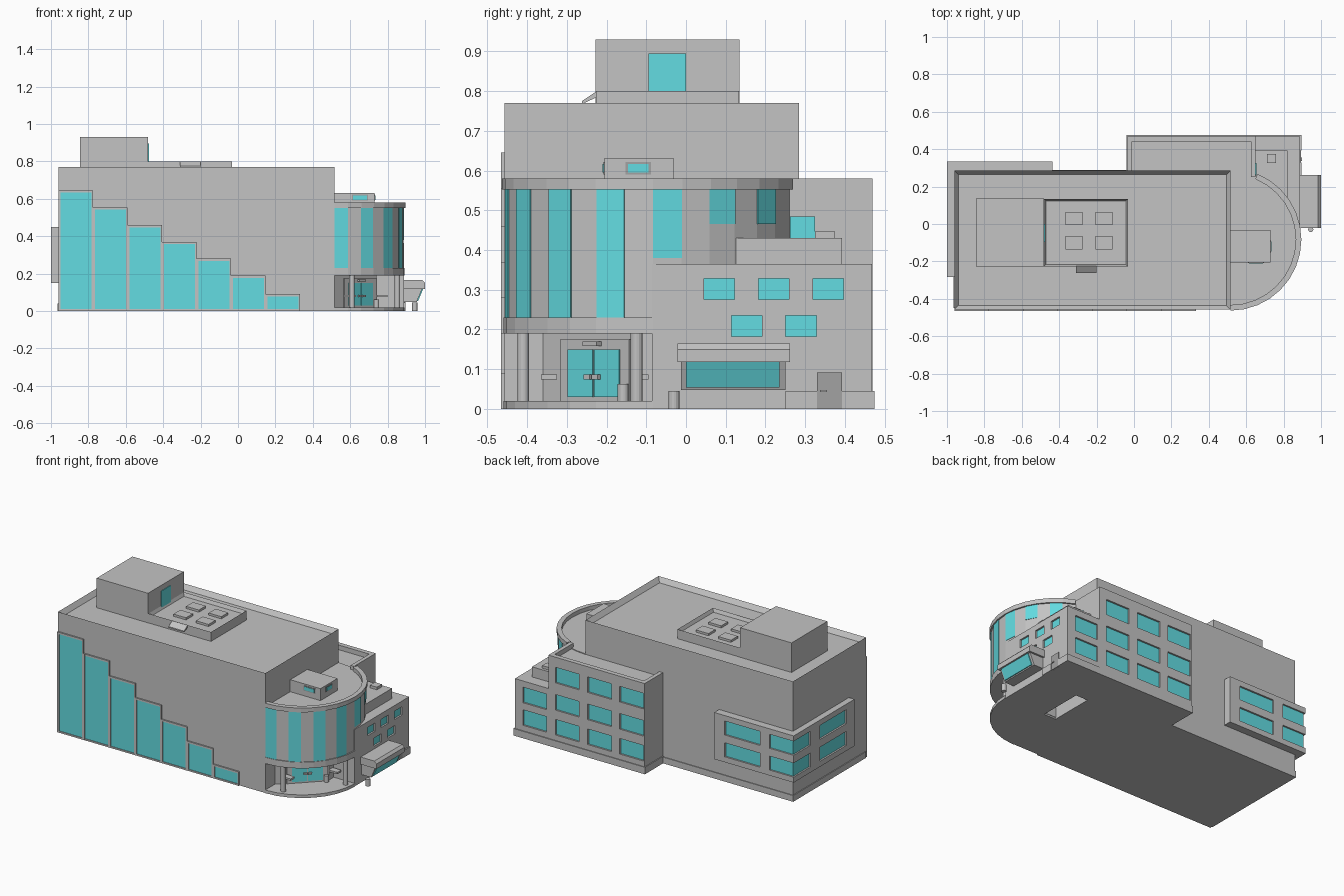
import bpy, bmesh, math
from mathutils import Vector, Matrix

if "Cube" in bpy.data.objects:
    bpy.data.objects.remove(bpy.data.objects["Cube"])

def material(name, col):
    m = bpy.data.materials.new(name)
    m.diffuse_color = (*col, 1)
    m.use_nodes = True
    m.node_tree.nodes["Principled BSDF"].inputs["Base Color"].default_value = m.diffuse_color
    return m

GREY = material("concrete_grey", (0.55, 0.55, 0.55))
GLASS = material("cyan_glass", (0.125, 0.72, 0.76))
DARK = material("dark_door_grey", (0.36, 0.36, 0.36))

def finish(name, bm, mat):
    bmesh.ops.recalc_face_normals(bm, faces=bm.faces)
    me = bpy.data.meshes.new(name)
    bm.to_mesh(me)
    bm.free()
    me.materials.append(mat)
    ob = bpy.data.objects.new(name, me)
    bpy.context.collection.objects.link(ob)
    return ob

def add_box(bm, x0, x1, y0, y1, z0, z1):
    mat = Matrix.Translation(((x0 + x1) / 2, (y0 + y1) / 2, (z0 + z1) / 2)) @ \
        Matrix.Diagonal((x1 - x0, y1 - y0, z1 - z0, 1))
    return bmesh.ops.create_cube(bm, size=1, matrix=mat)

def box(name, x0, x1, y0, y1, z0, z1, mat=GREY):
    bm = bmesh.new()
    add_box(bm, x0, x1, y0, y1, z0, z1)
    return finish(name, bm, mat)

def tray(name, x0, x1, y0, y1, z0, z1, rim, depth):
    """Box whose roof is sunk behind a parapet."""
    bm = bmesh.new()
    add_box(bm, x0, x1, y0, y1, z0, z1)
    bm.normal_update()
    top = max(bm.faces, key=lambda f: f.calc_center_median().z)
    bmesh.ops.inset_region(bm, faces=[top], thickness=rim)
    bmesh.ops.translate(bm, verts=top.verts, vec=(0, 0, -depth))
    return finish(name, bm, GREY)

def prism(name, pts, axis, a, b, mat=GREY):
    """Extrude a 2D profile along an axis from a to b."""
    put = {"x": lambda p, t: (t, p[0], p[1]),
           "y": lambda p, t: (p[0], t, p[1]),
           "z": lambda p, t: (p[0], p[1], t)}[axis]
    bm = bmesh.new()
    f = bm.faces.new([bm.verts.new(put(p, a)) for p in pts])
    r = bmesh.ops.extrude_face_region(bm, geom=[f])
    vs = [v for v in r["geom"] if isinstance(v, bmesh.types.BMVert)]
    bmesh.ops.translate(bm, verts=vs, vec=Vector(put((0, 0), b - a)))
    return finish(name, bm, mat)

def cyl(name, x, y, r, z0, z1, mat=GREY):
    pts = [(x + r * math.cos(i * math.pi / 8), y + r * math.sin(i * math.pi / 8)) for i in range(16)]
    return prism(name, pts, "z", z0, z1, mat)

def cut(target, boxes):
    """Cut window recesses out of a wall."""
    bm = bmesh.new()
    for b in boxes:
        add_box(bm, *b)
    c = finish(target.name + "_cutter", bm, GREY)
    c.hide_render = True
    c.hide_viewport = True
    c.display_type = "WIRE"
    m = target.modifiers.new("window_recesses", "BOOLEAN")
    m.operation, m.object, m.solver = "DIFFERENCE", c, "EXACT"

R = 0.015   # window recess depth

# Main hall with sunken roof and plinth
box("hall_plinth", -0.965, 0.4, -0.45, 0.29, 0, 0.04)
tray("main_hall", -0.96, 0.515, -0.457, 0.285, 0, 0.77, 0.03, 0.03)

# Stair-stepped glazing on the front, each pane in a thin frame
for i, h in enumerate((0.645, 0.555, 0.46, 0.37, 0.28, 0.19, 0.09)):
    x0 = -0.96 + i * 0.1845
    x1 = x0 + 0.1845
    box("front_pane", x0 + 0.012, x1 - 0.008, -0.461, -0.456, 0.01, h - 0.012, GLASS)
    box("front_frame_left", x0, x0 + 0.012, -0.466, -0.456, 0, h)
    box("front_frame_right", x1 - 0.008, x1, -0.466, -0.456, 0, h)
    box("front_frame_top", x0, x1, -0.4655, -0.456, h - 0.012, h)
    box("front_frame_sill", x0, x1, -0.4655, -0.456, 0, 0.01)

# Rooftop penthouse and terrace
box("penthouse", -0.845, -0.48, -0.228, 0.135, 0.735, 0.93)
box("penthouse_door", -0.482, -0.476, -0.095, 0.0, 0.785, 0.895, GLASS)
tray("roof_terrace", -0.481, -0.033, -0.227, 0.134, 0.735, 0.80, 0.014, 0.022)
for x in (-0.32, -0.16):
    for y in (-0.1, 0.03):
        box("roof_hatch", x - 0.045, x + 0.045, y - 0.035, y + 0.035, 0.77, 0.792)
prism("roof_chute", [(-0.225, 0.80), (-0.262, 0.775), (-0.262, 0.767), (-0.225, 0.785)],
      "x", -0.31, -0.2)

# Corner bay wrapping the back left, with wrap-around windows
bay = box("corner_bay", -1.0, -0.435, -0.283, 0.335, 0.15, 0.45)
cuts = []
for z0, z1 in ((0.185, 0.275), (0.325, 0.415)):
    cuts += [(-0.76, -0.51, 0.335 - R, 0.36, z0, z1),
             (-1.03, -0.83, 0.165, 0.36, z0, z1),
             (-1.03, -1 + R, -0.2, 0.07, z0, z1)]
    box("bay_back_glass", -0.762, -0.508, 0.318, 0.324, z0 - 0.002, z1 + 0.002, GLASS)
    box("bay_corner_glass", -0.99, -0.825, 0.16, 0.325, z0 - 0.002, z1 + 0.002, GLASS)
    box("bay_left_glass", -0.989, -0.983, -0.202, 0.072, z0 - 0.002, z1 + 0.002, GLASS)
cut(bay, cuts)

# Back wing, tall part with parapets
wing = box("back_wing", -0.035, 0.65, 0.2, 0.47, 0, 0.55)
box("wing_parapet_back", -0.035, 0.65, 0.44, 0.47, 0.55, 0.58)
box("wing_parapet_west", -0.035, -0.01, 0.28, 0.44, 0.55, 0.58)
box("wing_parapet_east", 0.625, 0.65, 0.25, 0.44, 0.55, 0.58)
cuts = []
for z0, z1 in ((0.08, 0.18), (0.24, 0.34), (0.415, 0.515)):
    for x0 in (0.43, 0.2, -0.028):
        cuts.append((x0, x0 + 0.17, 0.47 - R, 0.5, z0, z1))
        box("wing_window", x0 - 0.002, x0 + 0.172, 0.453, 0.459, z0 - 0.002, z1 + 0.002, GLASS)
cut(wing, cuts)

# Low east block with recessed windows on two sides
east = box("east_block", 0.6, 0.888, -0.085, 0.469, 0, 0.365)
cuts = []
for z0, z1 in ((0.08, 0.18), (0.225, 0.325)):
    cuts.append((0.665, 0.83, 0.469 - R, 0.5, z0, z1))
    box("east_back_window", 0.663, 0.832, 0.452, 0.458, z0 - 0.002, z1 + 0.002, GLASS)
for z0, ys in ((0.275, (0.045, 0.182, 0.32)), (0.182, (0.114, 0.251))):
    for y0 in ys:
        cuts.append((0.888 - R, 0.92, y0, y0 + 0.077, z0, z0 + 0.053))
        box("east_window", 0.871, 0.877, y0 - 0.002, y0 + 0.079, z0 - 0.002, z0 + 0.055, GLASS)
cut(east, cuts)
box("east_roof_step", 0.64, 0.82, 0.115, 0.393, 0.36, 0.43)
box("east_roof_vent", 0.71, 0.76, 0.325, 0.375, 0.43, 0.447)
box("terrace_door", 0.648, 0.655, 0.262, 0.325, 0.43, 0.485, GLASS)

# Plinth and service door
box("plinth_back", -0.04, 0.895, 0.465, 0.475, 0, 0.045)
box("plinth_side", -0.04, -0.03, 0.28, 0.475, 0, 0.045)
for y0, y1 in ((0.25, 0.33), (0.393, 0.475)):
    box("plinth_east", 0.88, 0.895, y0, y1, 0, 0.045)
box("service_door", 0.88, 0.893, 0.33, 0.393, 0, 0.092, DARK)
box("service_door_handle", 0.892, 0.899, 0.338, 0.355, 0.042, 0.047)

# Faceted drum, alternating glass and wall bays (32 sides per turn)
CX, CY, STEP = 0.515, -0.083, math.pi / 16
def ring_pt(r, k):
    return (CX + r * math.cos(k * STEP), CY + r * math.sin(k * STEP))
def pie(name, r, k0, k1, z0, z1):
    pts = [(CX - 0.01, CY)] + [ring_pt(r, k) for k in range(k0, k1 + 1)]
    return prism(name, pts, "z", z0, z1)
def arc(name, r0, r1, k0, k1, z0, z1, mat=GREY):
    pts = [ring_pt(r1, k) for k in range(k0, k1 + 1)] + [ring_pt(r0, k) for k in range(k1, k0 - 1, -1)]
    return prism(name, pts, "z", z0, z1, mat)

pie("drum_wall", 0.37, -8, 8, 0.21, 0.555)
arc("drum_parapet", 0.35, 0.38, -8, 6, 0.552, 0.58)
for k in range(-8, 5, 2):
    z0 = 0.23 if k < 0 else 0.38 if k == 0 else 0.465
    arc("drum_glass", 0.366, 0.373, k, k + 1, z0, 0.5525, GLASS)
pie("drum_floor_slab", 0.376, -8, 0, 0.19, 0.23)
pie("entrance_floor", 0.376, -8, 0, 0, 0.02)

# Roof lantern on the drum
box("roof_lantern", 0.51, 0.73, -0.205, -0.032, 0.55, 0.632)
box("lantern_window_frame", 0.725, 0.733, -0.152, -0.088, 0.59, 0.622, DARK)
box("lantern_window", 0.725, 0.735, -0.146, -0.094, 0.595, 0.617, GLASS)
box("lantern_front_frame", 0.61, 0.695, -0.208, -0.2, 0.59, 0.622, DARK)
box("lantern_front_window", 0.616, 0.689, -0.21, -0.2, 0.595, 0.617, GLASS)

# Recessed entrance with diagonal doors and round columns
prism("entrance_wall", [(0.51, -0.365), (0.74, -0.135), (0.74, -0.08), (0.51, -0.08)], "z", 0.01, 0.2)
def door_part(name, u, w, z0, z1, d, mat):
    ob = box(name, u - w / 2, u + w / 2, -d, 0.002, z0, z1, mat)
    ob.matrix_world = Matrix.Translation((0.65, -0.225, 0)) @ Matrix.Rotation(math.pi / 4, 4, "Z")
door_part("door_surround", 0, 0.245, 0.02, 0.175, 0.008, GREY)
for s in (-1, 1):
    door_part("entrance_door", s * 0.047, 0.088, 0.03, 0.15, 0.012, GLASS)
    door_part("door_handle", s * 0.014, 0.022, 0.074, 0.086, 0.022, GREY)
door_part("door_lamp", 0, 0.05, 0.158, 0.17, 0.025, GREY)
for a in (-74, -40.5, -7):
    t = math.radians(a)
    if a != -40.5:
        cyl("entrance_column", CX + 0.34 * math.cos(t), CY + 0.34 * math.sin(t), 0.015, 0.015, 0.2)
for x, y in ((0.60, -0.345), (0.77, -0.115)):
    box("entrance_rail", x - 0.03, x + 0.03, y - 0.02, y + 0.02, 0.074, 0.086)
cyl("entrance_bin", 0.74, -0.158, 0.014, 0.02, 0.062)

# Sloped bay window under a hood, with a bin beside it
prism("bay_hood", [(0.88, 0.165), (0.985, 0.165), (1.0, 0.15), (1.0, 0.118), (0.88, 0.118)],
      "y", -0.022, 0.262)
prism("bay_body", [(0.88, 0.12), (0.985, 0.12), (0.955, 0.048), (0.88, 0.048)], "y", -0.012, 0.25)
prism("bay_glass", [(0.982, 0.118), (0.99, 0.118), (0.963, 0.054), (0.955, 0.054)],
      "y", 0.0, 0.235, GLASS)
cyl("outdoor_bin", 0.945, -0.03, 0.014, 0, 0.045)
